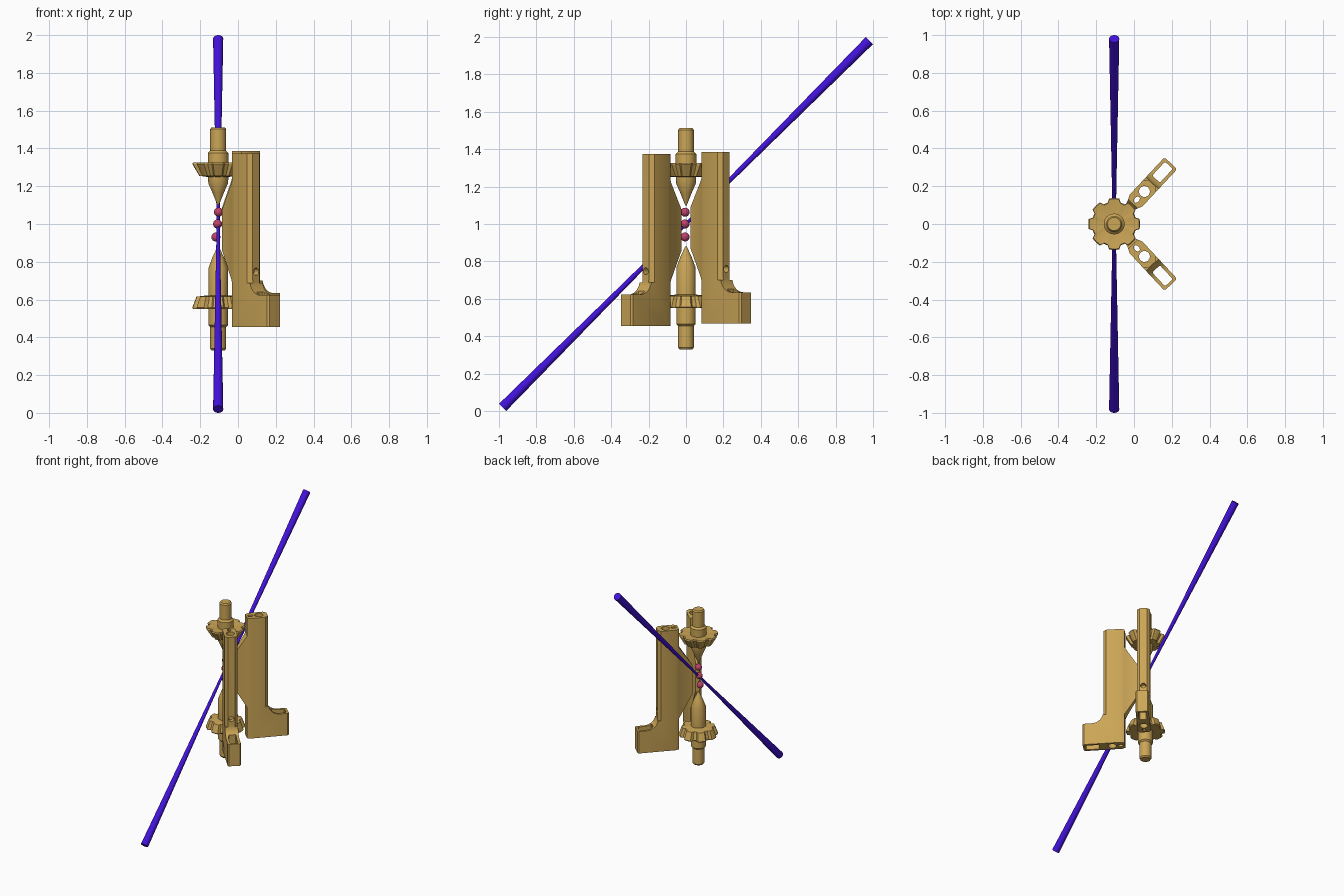
import bpy, bmesh, math
from mathutils import Matrix

if "Cube" in bpy.data.objects:
    bpy.data.objects.remove(bpy.data.objects["Cube"])

AX = -0.105  # x of the main vertical axis


def material(name, rgb):
    m = bpy.data.materials.new(name)
    m.diffuse_color = (*rgb, 1)
    m.use_nodes = True
    m.node_tree.nodes["Principled BSDF"].inputs["Base Color"].default_value = m.diffuse_color
    return m


gold = material("gold metal", (0.60, 0.38, 0.095))
violet = material("violet beam", (0.055, 0.006, 0.70))
pink = material("pink sample", (0.52, 0.055, 0.15))


def finish(name, bm, mat, angle=None):
    bmesh.ops.recalc_face_normals(bm, faces=bm.faces[:])
    me = bpy.data.meshes.new(name)
    bm.to_mesh(me)
    bm.free()
    me.materials.append(mat)
    ob = bpy.data.objects.new(name, me)
    bpy.context.collection.objects.link(ob)
    if angle:
        smooth(ob, angle)
    return ob


def smooth(ob, angle):
    bpy.ops.object.select_all(action='DESELECT')
    ob.select_set(True)
    bpy.context.view_layer.objects.active = ob
    bpy.ops.object.shade_smooth_by_angle(angle=math.radians(angle))


def lathe(name, profile, mat, n=32, tooth=None, angle=30):
    """Spin (radius, z) rings; tooth(i) may shrink the radius per segment."""
    bm = bmesh.new()
    rings = []
    for r, z in profile:
        ring = []
        for i in range(n):
            a = 2 * math.pi * i / n
            q = r * (tooth(i) if tooth else 1)
            ring.append(bm.verts.new((q * math.cos(a), q * math.sin(a), z)))
        rings.append(ring)
    for lo, hi in zip(rings, rings[1:]):
        for i in range(n):
            j = (i + 1) % n
            bm.faces.new((lo[i], lo[j], hi[j], hi[i]))
    bm.faces.new(rings[0])
    bm.faces.new(rings[-1])
    return finish(name, bm, mat, angle)


def prism(name, pts, lo, hi, upright=False):
    """Extrude a plan (r, h) in z, or an upright profile (r, z) in h."""
    bm = bmesh.new()
    put = (lambda p, d: (p[0], d, p[1])) if upright else (lambda p, d: (p[0], p[1], d))
    a = [bm.verts.new(put(p, lo)) for p in pts]
    b = [bm.verts.new(put(p, hi)) for p in pts]
    bm.faces.new(a)
    bm.faces.new(b)
    for i in range(len(pts)):
        j = (i + 1) % len(pts)
        bm.faces.new((a[i], a[j], b[j], b[i]))
    return finish(name, bm, gold)


def circle(r, h, rad, n=20, sx=1.0):
    return [(r + sx * rad * math.cos(2 * math.pi * i / n),
             h + rad * math.sin(2 * math.pi * i / n)) for i in range(n)]


def boolean(ob, tool, op):
    m = ob.modifiers.new("cut", 'BOOLEAN')
    m.operation, m.solver, m.object = op, 'EXACT', tool
    bpy.context.view_layer.objects.active = ob
    bpy.ops.object.modifier_apply(modifier=m.name)
    bpy.data.objects.remove(tool, do_unlink=True)


# Beam: thin at the waist, wide at both ends, tilted 45 degrees
beam = lathe("beam", [(0.027, -1.387), (0.008, 0), (0.027, 1.387)], violet, 24)
beam.matrix_world = Matrix.Translation((AX, 0, 1)) @ Matrix.Rotation(math.radians(-45), 4, 'X')

# Sample beads between the two tips
for k, (x, z) in enumerate([(-0.103, 1.063), (-0.108, 1.0), (-0.117, 0.931)]):
    bm = bmesh.new()
    bmesh.ops.create_uvsphere(bm, u_segments=24, v_segments=14, radius=0.024)
    finish("sample_bead_%d" % k, bm, pink, 60).location = (x, -0.005, z)

# Upper and lower pointed rods
rods = {
    "upper_rod": [(0.004, 1.10), (0.03, 1.165), (0.052, 1.215), (0.055, 1.255), (0.055, 1.375),
                  (0.042, 1.388), (0.042, 1.502), (0.035, 1.512)],
    "lower_rod": [(0.035, 0.33), (0.042, 0.34), (0.042, 0.455), (0.052, 0.465), (0.052, 0.62),
                  (0.052, 0.765), (0.032, 0.82), (0.004, 0.88)],
}
for name, prof in rods.items():
    lathe(name, prof, gold).location.x = AX

# Flared toothed collars on the rods
collars = {
    "upper_collar": [(0.062, 1.25), (0.100, 1.255), (0.137, 1.318), (0.132, 1.326), (0.06, 1.318)],
    "lower_collar": [(0.055, 0.552), (0.132, 0.55), (0.137, 0.557), (0.115, 0.615), (0.06, 0.622)],
}
for name, prof in collars.items():
    lathe(name, prof, gold, 64, lambda i: 1.0 if (i + 2) % 8 < 5 else 0.86).location.x = AX


# Side plates: plan shape crossed with a side profile, then drilled
def plate(name, side, dz):
    half = [(0.04, 0.012), (0.135, 0.03), (0.17, 0.046), (0.43, 0.046), (0.44, 0.038)]
    plan = [(r, -h) for r, h in half] + [(r, h) for r, h in reversed(half)]
    body = prism(name, plan, 0.4, 1.5)
    fillet = [(0.375 - 0.08 * math.sin(t), 0.715 - 0.08 * math.cos(t))
              for t in [math.pi / 2 * i / 8 for i in range(9)]]
    prof = [(0.145, 0.467), (0.45, 0.467), (0.45, 0.635)] + fillet + [
        (0.295, 1.386), (0.145, 1.386), (0.145, 1.245), (0.045, 1.09), (0.045, 0.87), (0.145, 0.70)]
    boolean(body, prism("profile", prof, -0.1, 0.1, True), 'INTERSECT')
    # chamfered outer corners of the column
    for s in (-1, 1):
        boolean(body, prism("corner", circle(0.300, s * 0.052, 0.032, 4), 0.70, 1.45), 'DIFFERENCE')
    # long slot in the foot
    slot = [(0.325, -0.022), (0.331, -0.028), (0.419, -0.028), (0.425, -0.022),
            (0.425, 0.022), (0.419, 0.028), (0.331, 0.028), (0.325, 0.022)]
    boolean(body, prism("slot", slot, 0.4, 0.72), 'DIFFERENCE')
    # vertical bore and narrow neighbour slot
    boolean(body, prism("bore", circle(0.235, 0, 0.029), 0.4, 1.5), 'DIFFERENCE')
    boolean(body, prism("groove", circle(0.176, 0, 0.013, 12, 1.5), 0.4, 1.5), 'DIFFERENCE')
    # screw hole through the outer edge
    tool = lathe("screw_hole", [(0.019, 0), (0.019, 0.12)], gold, 16)
    tool.matrix_world = Matrix.Translation((0.25, 0, 0.76)) @ Matrix.Rotation(math.pi / 2, 4, 'Y')
    bpy.context.view_layer.update()
    boolean(body, tool, 'DIFFERENCE')
    smooth(body, 25)
    body.matrix_world = (Matrix.Translation((AX, 0, dz))
                         @ Matrix.Rotation(math.radians(47 * side), 4, 'Z'))


plate("back_plate", 1, 0.0)
plate("front_plate", -1, -0.012)
